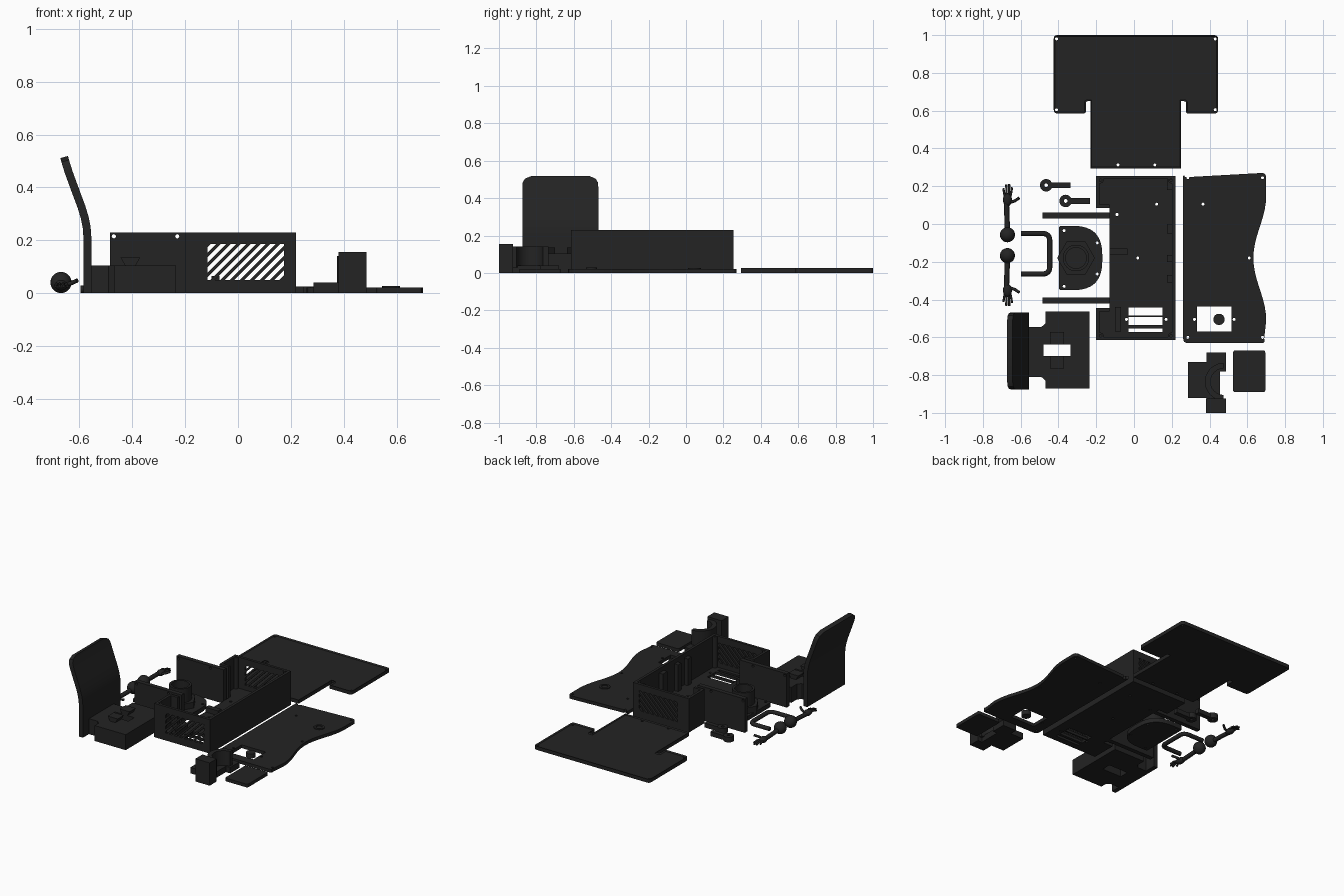
import bpy, bmesh, math
from mathutils import Vector

if "Cube" in bpy.data.objects:
    bpy.data.objects.remove(bpy.data.objects["Cube"])

mat = bpy.data.materials.new("charcoal plastic")
mat.diffuse_color = (0.017, 0.017, 0.017, 1)
mat.use_nodes = True
mat.node_tree.nodes["Principled BSDF"].inputs["Base Color"].default_value = mat.diffuse_color


def finish(name, bm, smooth=False):
    bmesh.ops.recalc_face_normals(bm, faces=bm.faces)
    me = bpy.data.meshes.new(name)
    bm.to_mesh(me)
    bm.free()
    ob = bpy.data.objects.new(name, me)
    bpy.context.collection.objects.link(ob)
    me.materials.append(mat)
    if smooth:
        bpy.ops.object.select_all(action='DESELECT')
        ob.select_set(True)
        bpy.context.view_layer.objects.active = ob
        bpy.ops.object.shade_smooth_by_angle()
    return ob


def add_prism(bm, pts, z0, z1):
    bot = bm.faces.new([bm.verts.new((x, y, z0)) for x, y in pts])
    ext = bmesh.ops.extrude_face_region(bm, geom=[bot], use_keep_orig=True)
    for v in ext['geom']:
        if isinstance(v, bmesh.types.BMVert):
            v.co.z = z1


def rect(x0, x1, y0, y1):
    return [(x0, y0), (x1, y0), (x1, y1), (x0, y1)]


def circle(x, y, r, n=24, a0=0):
    return [(x + r * math.cos(a0 + math.tau * i / n), y + r * math.sin(a0 + math.tau * i / n)) for i in range(n)]


def rounded(pts, r, n=4):
    """Round the listed corners of an outline; r is one radius or one per corner."""
    out = []
    for i, p in enumerate(pts):
        ri = r[i] if isinstance(r, list) else r
        p, a, b = Vector(p), Vector(pts[i - 1]), Vector(pts[(i + 1) % len(pts)])
        if ri == 0:
            out.append(tuple(p))
            continue
        s, e = p + (a - p).normalized() * ri, p + (b - p).normalized() * ri
        for k in range(n + 1):
            t = k / n
            out.append(tuple(s * (1 - t) ** 2 + p * 2 * t * (1 - t) + e * t * t))
    return out


def part(name, *prisms, smooth=False):
    bm = bmesh.new()
    for p in prisms:
        add_prism(bm, *p)
    return finish(name, bm, smooth)


def cut(ob, outlines):
    bm = bmesh.new()
    for o in outlines:
        add_prism(bm, o, -0.1, 0.5)
    c = finish("cutter", bm)
    c.hide_render = True
    m = ob.modifiers.new("cut", 'BOOLEAN')
    m.operation, m.solver, m.object = 'DIFFERENCE', 'EXACT', c
    bpy.context.view_layer.objects.active = ob
    bpy.ops.object.modifier_apply(modifier=m.name)
    bpy.data.objects.remove(c)


def screws(pts, r=0.008):
    return [circle(x, y, r, 12) for x, y in pts]


# T-shaped cover with a shallow rim
t_pts = [(-.23, .295), (.25, .295), (.25, .65), (.275, .65), (.275, .585), (.445, .585), (.445, 1),
         (-.425, 1), (-.425, .585), (-.255, .585), (-.255, .65), (-.23, .65)]
t_round = rounded(t_pts, [0, 0, 0, .01, .012, .02, .02, .02, .02, .012, .01, 0])
bm = bmesh.new()
add_prism(bm, t_round, 0, .025)
bm.normal_update()
top = max(bm.faces, key=lambda f: f.calc_center_median().z)
bmesh.ops.inset_region(bm, faces=[top], thickness=.008)
for v in top.verts:
    v.co.z = .018
cover = finish("t_cover", bm)
cut(cover, screws([(-.41, .98), (.43, .98), (-.41, .605), (.43, .605), (-.085, .313), (.11, .313)]))

# Desk top with a scooped right edge
edge = [(.632 + .068 * (.5 - .5 * math.cos(math.pi * k / 9)), -.18 + .33 * k / 9) for k in range(-9, 10)]
desk_pts = rounded([(.26, .27), (.26, -.63), (.70, -.63)], .025) + edge + rounded([(.70, .27), (.26, .27), (.70, .15)], .025)[:5]
desk = part("desk_top", (desk_pts, 0, .022))
cut(desk, [rect(.333, .515, -.57, -.437)] + screws([(.285, .245), (.68, .245), (.285, -.6), (.68, -.6),
    (.365, .105), (.61, -.18), (.32, -.505), (.53, -.505)]))
ring = part("desk_socket", (circle(.58, .045, .034), .01, .027), smooth=True)
cut(ring, [circle(.58, .045, .02)])
part("loose_button", (circle(.45, -.505, .03), 0, .03), smooth=True)
part("small_panel", (rounded(rect(.525, .695, -.89, -.67), .01), 0, .022))

# Housing: floor, walls and screw posts
H, W = .23, .018
floor_pts = [(-.2, -.615), (.22, -.615), (.22, .255), (-.2, .255), (-.2, .085), (-.13, .085), (-.13, -.445), (-.2, -.445)]
floor = part("housing_floor", (rounded(floor_pts, [.015] * 4 + [0] * 4), 0, .018))
cut(floor, [rect(-.028, .15, -.484, -.442), rect(-.028, .15, -.535, -.492), rect(-.028, .15, -.572, -.553)]
    + screws([(-.09, .05), (.12, .105), (.02, -.18), (-.04, -.505), (.17, -.505)]))
walls = [(rect(.22 - W, .22, -.615, .255), 0, H)]
for y0, y1, step in ((.085, .255, .085), (-.615, -.445, -.445 - W)):
    walls += [(rect(-.2, -.2 + W, y0, y1), 0, H), (rect(-.2, -.13, step, step + W), 0, H)]
part("housing_side_walls", *walls)
for name, y in (("front", -.615), ("back", .255 - W)):
    part(name + "_wall_frame", (rect(-.2, -.115, y, y + W), 0, H), (rect(.175, .22, y, y + W), 0, H),
         (rect(-.115, .175, y, y + W), 0, .05), (rect(-.115, .175, y, y + W), .185, H))
    # Diagonal louvre bars trimmed to the opening
    bars = bmesh.new()
    for i in range(13):
        x = -.275 + i * .0375
        add_prism(bars, [(x, .03), (x + .017, .03), (x + .192, .205), (x + .175, .205)], 0, W)
    for v in bars.verts:
        v.co = (v.co.x, y + v.co.z, v.co.y)
    for co, no in (((-.115, 0, 0), (-1, 0, 0)), ((.175, 0, 0), (1, 0, 0)), ((0, 0, .05), (0, 0, -1)), ((0, 0, .185), (0, 0, 1))):
        bmesh.ops.bisect_plane(bars, geom=bars.verts[:] + bars.edges[:] + bars.faces[:], plane_co=co, plane_no=no, clear_outer=True)
        bmesh.ops.holes_fill(bars, edges=[e for e in bars.edges if e.is_boundary])
    finish(name + "_louvres", bars)
posts = part("screw_posts", *[(circle(x, y, .018, 16), .01, H) for x in (-.178, .198) for y in (-.593, .233)])
cut(posts, [circle(x, y, .008, 12) for x in (-.178, .198) for y in (-.593, .233)])
part("inner_supports", *[(rect(.175, .21, y0, y1), .01, .2) for y0, y1 in ((.18, .235), (-.05, 0), (-.2, -.165), (-.31, -.27))],
     (rect(-.1, -.07, -.57, -.44), .01, .065), (rect(-.13, -.035, -.165, -.13), .01, .05))

# Upright side panels with screw holes near the top
for name, y in (("rear_side_panel", .03), ("front_side_panel", -.42)):
    panel = part(name, (rect(-.485, -.13, 0, H), 0, .03))
    cut(panel, screws([(-.47, .215), (-.23, .215)]))
    for v in panel.data.vertices:
        x, z, d = v.co
        v.co = (x, y + d, z)
    panel.data.flip_normals()

# Chair seat with slot and dovetail, and curved backrest
seat = part("chair_seat", ([(-.235, -.872), (-.235, -.463), (-.468, -.463), (-.468, -.525), (-.49, -.545), (-.56, -.545),
    (-.56, -.81), (-.49, -.81), (-.468, -.83), (-.468, -.872)], 0, .105))
cut(seat, [rect(-.48, -.335, -.70, -.637)])
bm = bmesh.new()
for y0, y1 in ((-.765, -.70), (-.637, -.572)):
    add_prism(bm, [(-.425, .1), (-.39, .1), (-.37, .135), (-.445, .135)], -y1, -y0)
for v in bm.verts:
    v.co = (v.co.x, -v.co.z, v.co.y)
finish("seat_dovetails", bm)

path = [(-.57, 0), (-.57, .12), (-.57, .21), (-.573, .25), (-.58, .285), (-.592, .325), (-.62, .4), (-.64, .455), (-.648, .48), (-.654, .5), (-.658, .515)]
bm = bmesh.new()
rings = []
for i, (x, z) in enumerate(path):
    a, b = Vector(path[max(i - 1, 0)]), Vector(path[min(i + 1, len(path) - 1)])
    t = (b - a).normalized()
    n = Vector((t.y, -t.x)) * .015
    s = max(0, (z - .465) / .05)
    hw = .203 - .05 * (1 - math.sqrt(max(0, 1 - s * s)))
    rings.append([bm.verts.new((x + k * n.x, -.672 + e * hw, z + k * n.y)) for k, e in ((1, -1), (1, 1), (-1, 1), (-1, -1))])
for a, b in zip(rings, rings[1:]):
    for k in range(4):
        bm.faces.new((a[k], a[(k + 1) % 4], b[(k + 1) % 4], b[k]))
bm.faces.new(rings[0])
bm.faces.new(rings[-1])
finish("chair_backrest", bm, True)

# Swivel base: D-shaped plate, hexagonal collar and tube
d_pts = rounded([(-.398, -.35), (-.168, -.35), (-.168, -.01), (-.398, -.01)], [.015, .15, .15, .015], 8)
base = part("swivel_plate", (d_pts, 0, .03))
cut(base, screws([(-.37, -.33), (-.37, -.035), (-.195, -.1), (-.195, -.265)]))
collar = part("swivel_collar", (circle(-.307, -.18, .1, 6), .02, .07))
tube = part("swivel_tube", (circle(-.307, -.18, .07, 32), .02, .165), smooth=True)
for ob in (collar, tube):
    cut(ob, [circle(-.307, -.18, .055, 32)])
part("swivel_core", (circle(-.307, -.18, .057, 32), .02, .05), smooth=True)

# Holder bracket with half-ring cradle
part("bracket_base", ([(.285, -.92), (.385, -.92), (.385, -1), (.487, -1), (.487, -.925), (.455, -.925), (.455, -.78),
    (.487, -.78), (.487, -.68), (.385, -.68), (.385, -.73), (.285, -.73)], 0, .04))
part("bracket_upright", (rect(.38, .487, -1, -.925), 0, .155))
arc = [(r * math.cos(a), r * math.sin(a)) for r, sgn in ((.1, 1), (.07, -1))
       for a in [math.pi / 2 + math.pi * (k if sgn > 0 else 12 - k) / 12 for k in range(13)]]
part("bracket_cradle", ([(.475 + x, -.835 + y) for x, y in arc], .03, .14), smooth=True)


# Tubes swept along polylines
def rod(name, pts, r, loop=False):
    cu = bpy.data.curves.new(name, 'CURVE')
    cu.dimensions, cu.bevel_depth, cu.bevel_resolution, cu.use_fill_caps = '3D', r, 2, True
    sp = cu.splines.new('POLY')
    sp.points.add(len(pts) - 1)
    for p, c in zip(sp.points, pts):
        p.co = (*c, 1)
    cu.materials.append(mat)
    ob = bpy.data.objects.new(name, cu)
    bpy.context.collection.objects.link(ob)


def ball(name, loc, r, scale=(1, 1, 1)):
    bm = bmesh.new()
    bmesh.ops.create_uvsphere(bm, u_segments=20, v_segments=12, radius=r)
    for v in bm.verts:
        v.co = Vector(loc) + Vector([a * b for a, b in zip(v.co, scale)])
    finish(name, bm, True)


# Bent handle
handle = rounded([(-.597, -.05), (-.446, -.05), (-.446, -.265), (-.597, -.265)], [0, .04, .04, 0], 6)
rod("handle", [(x, y, .014) for x, y in handle], .014)

# Mirrored arms with ball joint, elbow and fingers
for side, s in (("rear", 1), ("front", -1)):
    def P(x, y, z): return (-.67 + x, -.112 + s * y, z)
    ball(side + "_shoulder", P(0, .055, .04), .04)
    rod(side + "_arm", [P(0, .07, .034), P(-.005, .22, .03)], .014)
    ball(side + "_palm", P(0, .24, .03), .025, (.95, 1.4, .8))
    for k, (dx, ln) in enumerate(((-.018, .3), (-.005, .32), (.008, .322), (.02, .305))):
        rod(f"{side}_finger_{k}", [P(dx * .7, .25, .03), P(dx, .28, .034), P(dx * 1.2, ln, .026)], .006)
    rod(side + "_thumb", [P(.01, .225, .03), P(.04, .235, .038), P(.062, .25, .048)], .008)

# Two levers with pierced ends
for name, x, y in (("rear_lever", -.465, .205), ("front_lever", -.362, .122)):
    lever = part(name, (circle(x, y, .033), 0, .035), smooth=True)
    cut(lever, [circle(x, y, .01, 16)])
    part(name + "_arm", (rect(x + .025, x + .128, y - .015, y + .015), 0, .03))
